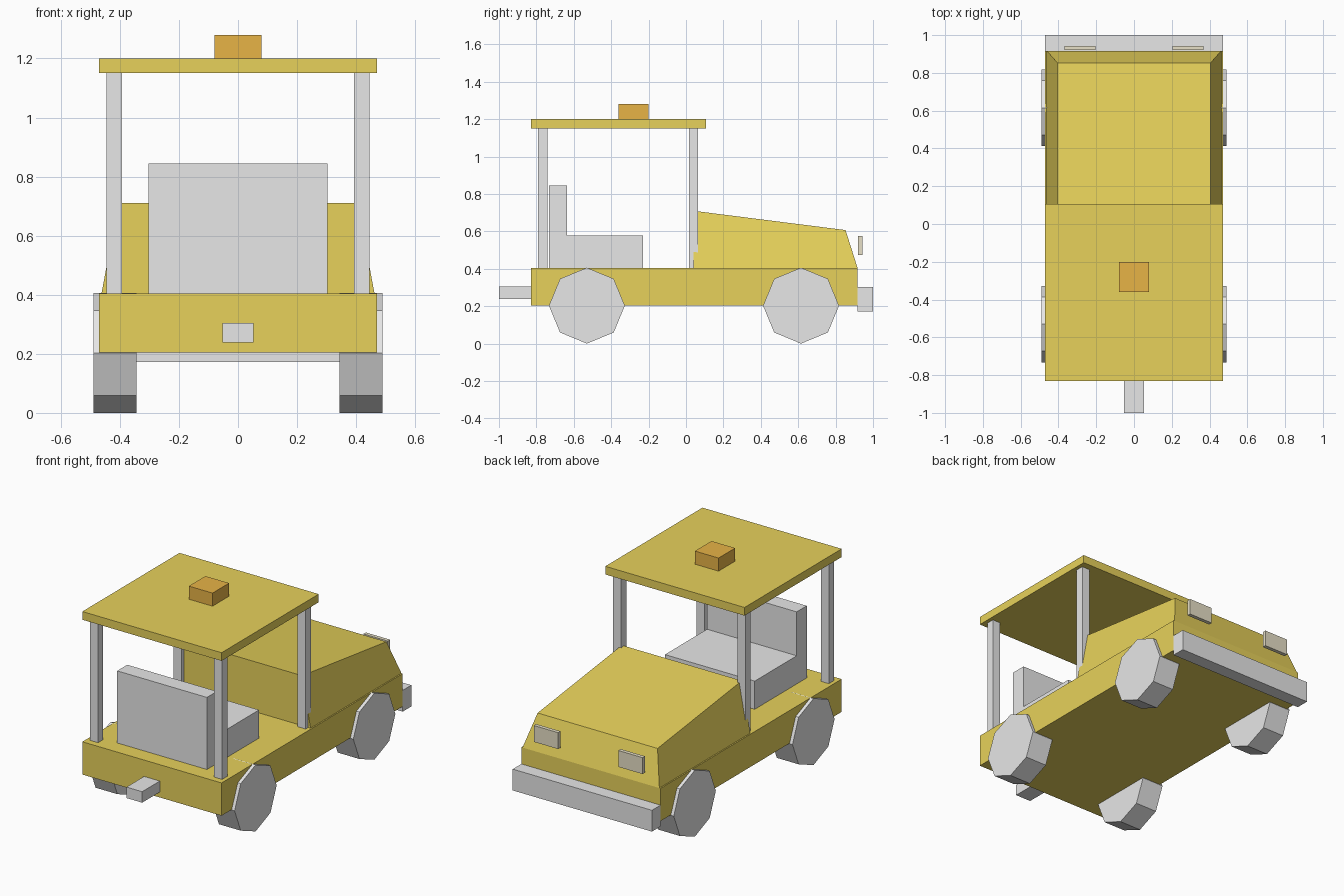
import bpy
import bmesh
import math

if "Cube" in bpy.data.objects:
    bpy.data.objects.remove(bpy.data.objects["Cube"])


def material(name, rgb):
    m = bpy.data.materials.new(name)
    m.diffuse_color = (*rgb, 1)
    m.use_nodes = True
    m.node_tree.nodes["Principled BSDF"].inputs["Base Color"].default_value = m.diffuse_color
    return m


yellow = material("yellow paint", (0.85, 0.68, 0.11))
grey = material("light grey", (0.8, 0.8, 0.8))
amber = material("amber", (0.85, 0.48, 0.066))
cream = material("lamp cream", (0.87, 0.81, 0.62))


def finish(bm, name, mat):
    bmesh.ops.recalc_face_normals(bm, faces=bm.faces)
    mesh = bpy.data.meshes.new(name)
    bm.to_mesh(mesh)
    bm.free()
    mesh.materials.append(mat)
    obj = bpy.data.objects.new(name, mesh)
    bpy.context.collection.objects.link(obj)
    return obj


def box(name, x, y, z, mat):
    """Box from (min, max) ranges."""
    bm = bmesh.new()
    bmesh.ops.create_cube(bm, size=1)
    for v in bm.verts:
        v.co = [r[0] if c < 0 else r[1] for c, r in zip(v.co, (x, y, z))]
    return finish(bm, name, mat)


def prism(name, left, right, mat):
    """Solid between two matching outlines."""
    bm = bmesh.new()
    a = [bm.verts.new(p) for p in left]
    b = [bm.verts.new(p) for p in right]
    bm.faces.new(a)
    bm.faces.new(b)
    n = len(a)
    for i in range(n):
        bm.faces.new((a[i], a[(i + 1) % n], b[(i + 1) % n], b[i]))
    return finish(bm, name, mat)


# Body, roof and beacon
box("chassis", (-0.47, 0.47), (-0.83, 0.917), (0.205, 0.405), yellow)
box("roof", (-0.47, 0.47), (-0.83, 0.107), (1.15, 1.2), yellow)
box("beacon", (-0.08, 0.08), (-0.36, -0.2), (1.2, 1.28), amber)

# Bonnet: side profile as (half width, y, z), narrower at the top
profile = [(0.462, 0.04, 0.405), (0.462, 0.917, 0.405),
           (0.405, 0.853, 0.607), (0.405, 0.04, 0.71)]
prism("bonnet", [(-x, y, z) for x, y, z in profile], profile, yellow)

# Seat
box("seat_cushion", (-0.303, 0.303), (-0.635, -0.23), (0.405, 0.577), grey)
box("seat_back", (-0.303, 0.303), (-0.732, -0.635), (0.405, 0.845), grey)

# Bumper and tow hitch
box("bumper", (-0.47, 0.47), (0.917, 1.0), (0.173, 0.303), grey)
box("tow_hitch", (-0.053, 0.053), (-1.0, -0.83), (0.238, 0.305), grey)

# Mirrored posts, lamps and eight-sided wheels
for side, s in (("left", -1), ("right", 1)):
    def span(a, b):
        return tuple(sorted((s * a, s * b)))

    for end, y in (("rear", -0.765), ("front", 0.04)):
        box(f"{end}_{side}_post", span(0.392, 0.446),
            (y - 0.025, y + 0.025), (0.405, 1.15), grey)
    box(f"{side}_headlight", span(0.203, 0.367), (0.92, 0.943),
        (0.475, 0.575), cream)
    for end, y in (("rear", -0.53), ("front", 0.615)):
        ring = [(y + 0.203 * math.cos(k * math.pi / 4),
                 0.203 + 0.203 * math.sin(k * math.pi / 4)) for k in range(8)]
        prism(f"{end}_{side}_wheel", [(s * 0.343, *p) for p in ring],
              [(s * 0.49, *p) for p in ring], grey)
